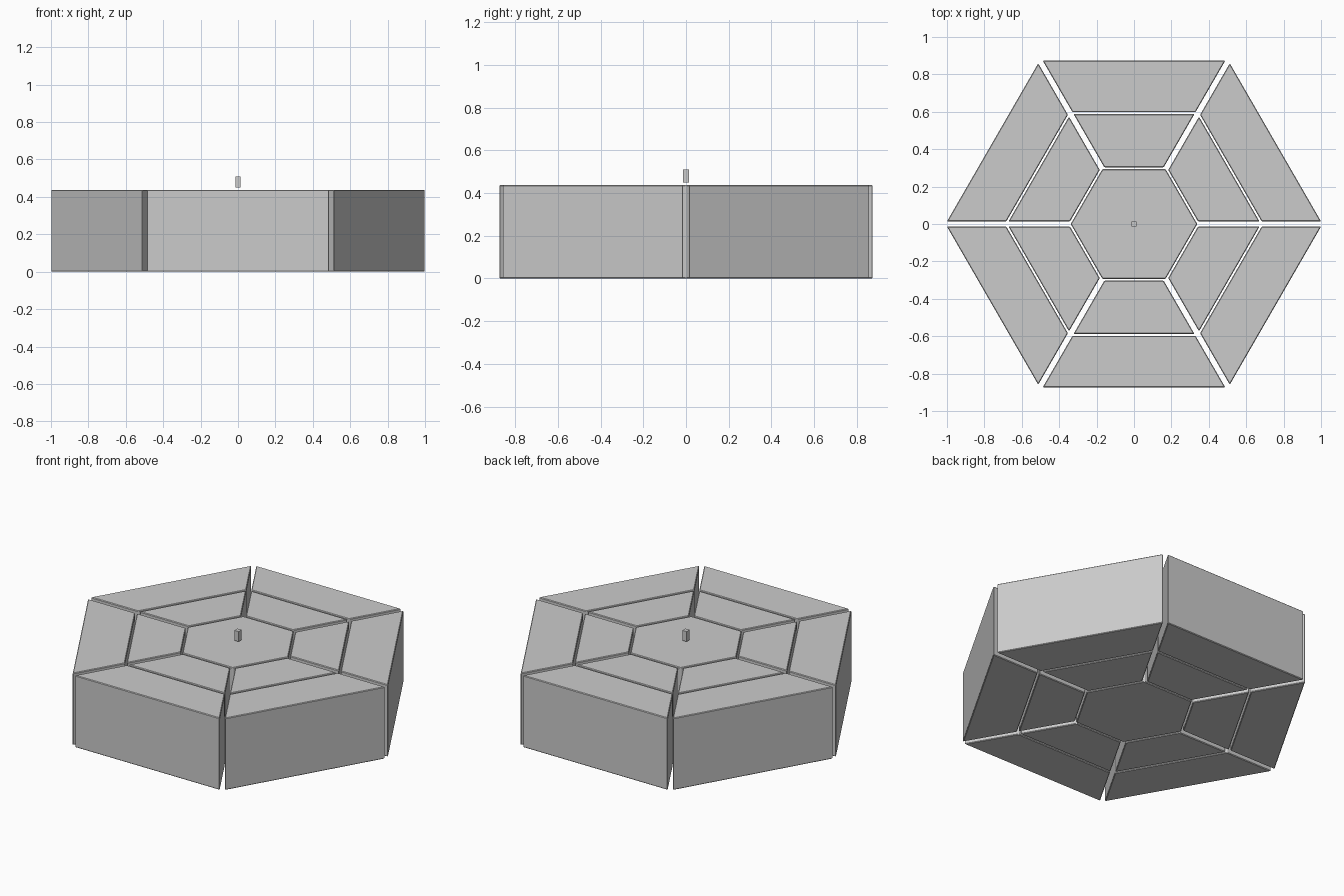
import bpy, bmesh, math

if "Cube" in bpy.data.objects:
    bpy.data.objects.remove(bpy.data.objects["Cube"])

HEIGHT = 0.438
HALF_GAP = 0.014
BEVEL = 0.004


def prism(name, outline, z0, z1, bevel=BEVEL):
    """Extrude a flat outline upward and lightly chamfer its edges."""
    bm = bmesh.new()
    face = bm.faces.new([bm.verts.new((x, y, z0)) for x, y in outline])
    ext = bmesh.ops.extrude_face_region(bm, geom=[face])
    top = [v for v in ext["geom"] if isinstance(v, bmesh.types.BMVert)]
    bmesh.ops.translate(bm, verts=top, vec=(0, 0, z1 - z0))
    bmesh.ops.recalc_face_normals(bm, faces=bm.faces[:])
    if bevel:
        bmesh.ops.bevel(bm, geom=bm.edges[:], offset=bevel, segments=1,
                        affect='EDGES', profile=0.5)
    mesh = bpy.data.meshes.new(name)
    bm.to_mesh(mesh)
    bm.free()
    obj = bpy.data.objects.new(name, mesh)
    bpy.context.collection.objects.link(obj)
    return obj


def half_width(y):
    return y / math.tan(math.radians(60)) - HALF_GAP / math.sin(math.radians(60))


# Two rings of six trapezoid blocks, separated by narrow gaps
for ring, y_in, y_out in (("inner", 0.303, 0.588), ("outer", 0.598, 0.873)):
    wi, wo = half_width(y_in), half_width(y_out)
    outline = [(-wi, y_in), (wi, y_in), (wo, y_out), (-wo, y_out)]
    for i in range(6):
        block = prism(f"{ring}_block_{i + 1}", outline, 0, HEIGHT)
        block.rotation_euler.z = i * math.pi / 3

# Central hexagonal block
r = 0.293 / math.cos(math.pi / 6)
prism("centre_block", [(r * math.cos(i * math.pi / 3), r * math.sin(i * math.pi / 3))
                       for i in range(6)], 0, HEIGHT)

# Small peg hovering above the centre
p = 0.0145
prism("centre_peg", [(-p, -p), (p, -p), (p, p), (-p, p)], 0.449, 0.51, bevel=0)
